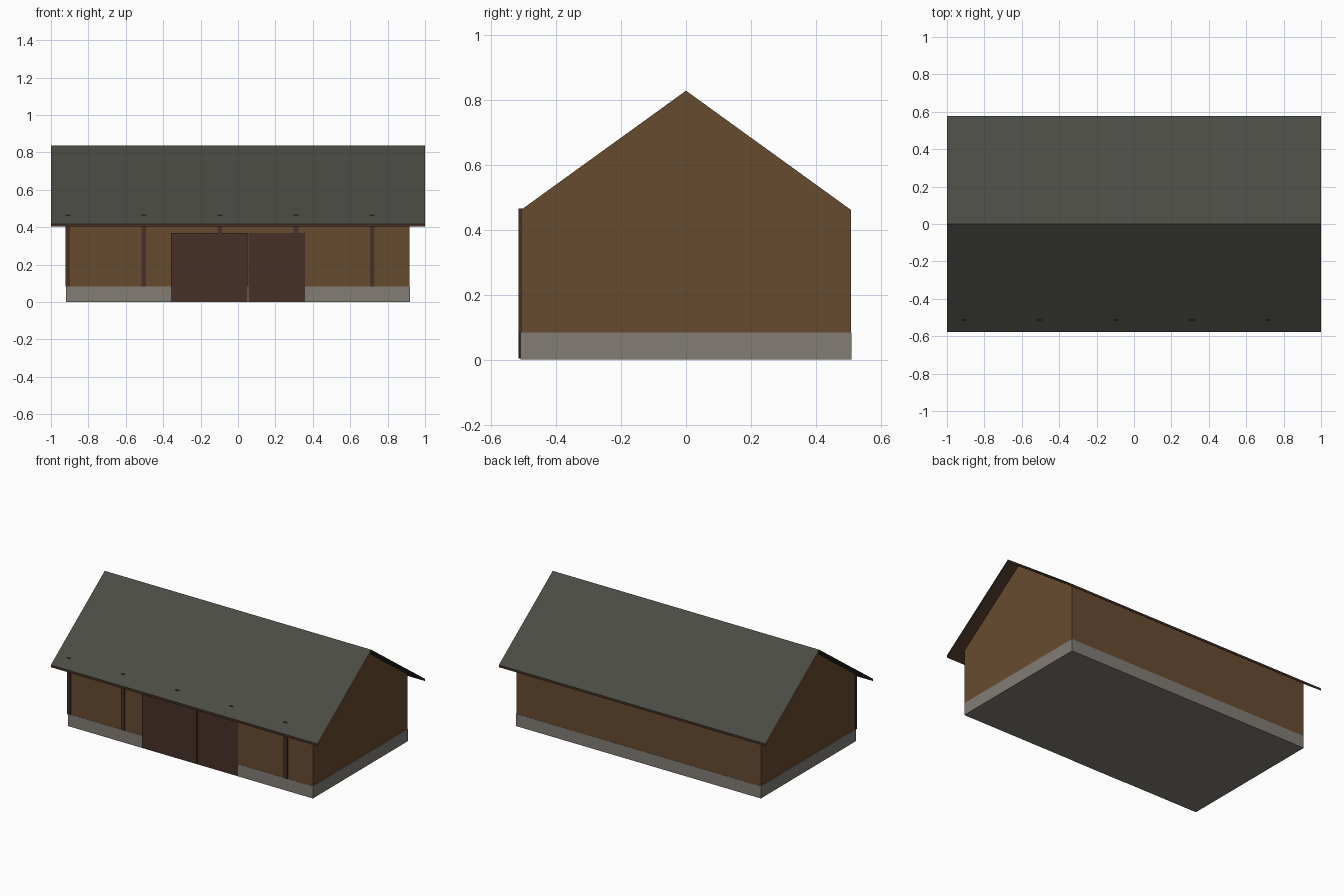
import bpy, bmesh

if "Cube" in bpy.data.objects:
    bpy.data.objects.remove(bpy.data.objects["Cube"])

def srgb(r, g, b):
    lin = lambda c: c / 12.92 if c <= 0.04045 else ((c + 0.055) / 1.055) ** 2.4
    return (lin(r / 255), lin(g / 255), lin(b / 255), 1)

def material(name, *rgb):
    m = bpy.data.materials.new(name)
    m.diffuse_color = srgb(*rgb)
    m.use_nodes = True
    m.node_tree.nodes["Principled BSDF"].inputs["Base Color"].default_value = m.diffuse_color
    return m

wood = material("wall wood", 103, 75, 48)
stone = material("stone grey", 130, 125, 117)
slate = material("roof slate", 73, 75, 67)
trim = material("dark timber", 71, 49, 39)

def make(name, verts, faces, mats, fix_normals=True):
    me = bpy.data.meshes.new(name)
    me.from_pydata(verts, [], faces)
    for m in mats:
        me.materials.append(m)
    if fix_normals:
        bm = bmesh.new()
        bm.from_mesh(me)
        bmesh.ops.recalc_face_normals(bm, faces=bm.faces)
        bm.to_mesh(me)
        bm.free()
    ob = bpy.data.objects.new(name, me)
    bpy.context.collection.objects.link(ob)
    return ob

def prism(name, profile, x0, x1, mat):
    """Closed extrusion of a (y, z) profile along x."""
    n = len(profile)
    verts = [(x, y, z) for x in (x0, x1) for y, z in profile]
    faces = [list(range(n)), list(range(n, 2 * n))]
    faces += [[i, (i + 1) % n, n + (i + 1) % n, n + i] for i in range(n)]
    return make(name, verts, faces, [mat])

def box(name, x0, x1, y0, y1, z0, z1, mat):
    return prism(name, [(y0, z0), (y1, z0), (y1, z1), (y0, z1)], x0, x1, mat)

W, D = 0.917, 0.508

# Gabled walls and stone plinth
prism("walls", [(-D, 0.002), (D, 0.002), (D, 0.461), (0, 0.828), (-D, 0.461)], -W, W, wood)
box("plinth", -W - 0.0015, W + 0.0015, -D - 0.0015, D + 0.0015, 0, 0.083, stone)

# Roof shell: slate on top, timber eaves and underside, open gable ends
section = [(-0.577, 0.418), (0, 0.836), (0.577, 0.418),
           (0.577, 0.403), (0, 0.821), (-0.577, 0.403)]
verts = [(x, y, z) for x in (-1, 1) for y, z in section]
faces = [[i, 6 + i, 6 + (i + 1) % 6, (i + 1) % 6] for i in range(6)]
roof = make("roof", verts, faces, [slate, trim], fix_normals=False)
for p in roof.data.polygons:
    p.material_index = 0 if p.normal.z > 0.1 else 1

# Timber posts along the front
for i in range(5):
    x = -0.911 + 0.407 * i
    box(f"front_post_{i + 1}", x - 0.0125, x + 0.0125, -0.516, -0.50, 0.083, 0.466, trim)

# Sliding doors, left leaf slightly in front
box("left_door", -0.358, 0.0515, -0.5165, -0.505, 0.004, 0.37, trim)
box("right_door", 0.0555, 0.357, -0.512, -0.505, 0.004, 0.37, trim)
